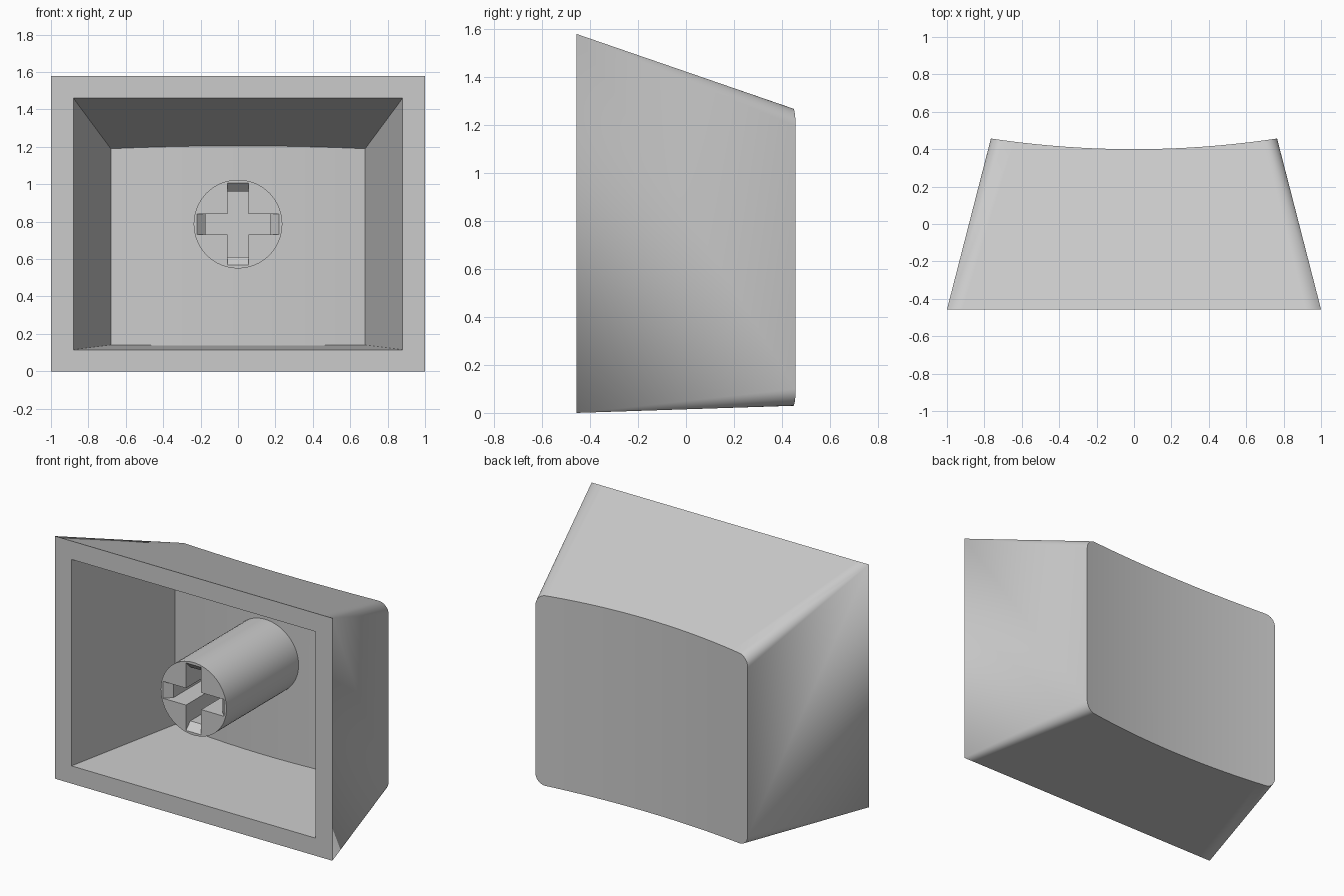
import bpy
import bmesh
import math

cube = bpy.data.objects.get("Cube")
if cube:
    bpy.data.objects.remove(cube)

FRONT = -0.457
ARC, SPAN = 8, 24   # corner steps and steps across the dished face

grey = bpy.data.materials.new("light grey plastic")
grey.use_nodes = True
grey.diffuse_color = (0.6, 0.6, 0.6, 1)
grey.node_tree.nodes["Principled BSDF"].inputs["Base Color"].default_value = (0.6, 0.6, 0.6, 1)


def finish(bm, name):
    bmesh.ops.remove_doubles(bm, verts=bm.verts, dist=0.0001)
    bmesh.ops.recalc_face_normals(bm, faces=bm.faces)
    mesh = bpy.data.meshes.new(name)
    bm.to_mesh(mesh)
    bm.free()
    obj = bpy.data.objects.new(name, mesh)
    bpy.context.collection.objects.link(obj)
    mesh.materials.append(grey)
    return obj


def smooth(obj):
    bpy.ops.object.select_all(action='DESELECT')
    obj.select_set(True)
    bpy.context.view_layer.objects.active = obj
    bpy.ops.object.shade_smooth_by_angle(angle=math.radians(30))


def tapered_wall(bm, front, back, radius, depth, edge_y, sag):
    """Loft a sharp front rectangle to a rounded, dished back; return the front rows."""
    fw, fz0, fz1 = front
    bw, bz0, bz1 = back
    # columns from left to right: front x, back x, drop of the corner from the edge
    cols = []
    for i in range(ARC + 1):
        a = math.pi / 2 * i / ARC
        cols.append((-fw, -(bw - radius) - radius * math.cos(a), radius * (1 - math.sin(a))))
    for i in range(1, SPAN):
        u = 2 * i / SPAN - 1
        cols.append((u * fw, u * (bw - radius), 0))
    cols += [(-f, -b, d) for f, b, d in reversed(cols[:ARC + 1])]

    def row(fz, bz, sign):
        fronts, backs = [], []
        for fx, bx, drop in cols:
            t = 1
            for _ in range(5):   # slide along the wall until it meets the dish
                x = fx + (bx - fx) * t
                y = edge_y - sag * (1 - (x / bw) ** 2)
                t = (y - FRONT) / depth
            z = fz + (bz + sign * drop - fz) * t
            fronts.append(bm.verts.new((fx, FRONT, fz)))
            backs.append(bm.verts.new((x, y, z)))
        return fronts, backs

    tf, tb = row(fz1, bz1, -1)
    lf, lb = row(fz0, bz0, 1)
    for i in range(len(cols) - 1):
        bm.faces.new((tf[i], tf[i + 1], tb[i + 1], tb[i]))
        bm.faces.new((lf[i], lf[i + 1], lb[i + 1], lb[i]))
        bm.faces.new((tb[i], tb[i + 1], lb[i + 1], lb[i]))
    for i in (0, -1):
        bm.faces.new((tf[i], tb[i], lb[i], lf[i]))
    return tf, lf


# Hollow cap: outer wall, inner wall and the flat rim joining them
bm = bmesh.new()
ot, ob = tapered_wall(bm, (1, 0, 1.58), (0.765, 0.03, 1.265), 0.07, 0.914, 0.457, 0.057)
it, ib = tapered_wall(bm, (0.88, 0.115, 1.46), (0.68, 0.14, 1.19), 0, 0.782, 0.325, 0.045)
for outer, inner in ((ot, it), (ob, ib)):
    for i in range(len(outer) - 1):
        bm.faces.new((outer[i], outer[i + 1], inner[i + 1], inner[i]))
for i in (0, -1):
    bm.faces.new((ot[i], it[i], ib[i], ob[i]))
smooth(finish(bm, "cap_shell"))

# Round stem, from the rim plane into the back wall
STEM_Z, STEM_END = 0.787, 0.34
bpy.ops.mesh.primitive_cylinder_add(vertices=64, radius=0.237, depth=STEM_END - FRONT,
                                    location=(0, (STEM_END + FRONT) / 2, STEM_Z),
                                    rotation=(math.pi / 2, 0, 0))
stem = bpy.context.object
stem.name = "stem"
stem.data.materials.append(grey)

# Cross-shaped socket with chamfered arm ends
bm = bmesh.new()
rings = []
for y, arm in ((FRONT - 0.01, 0.23), (FRONT + 0.045, 0.175), (0.0, 0.175)):
    ring = []
    for k in range(4):
        c, s = math.cos(k * math.pi / 2), math.sin(k * math.pi / 2)
        for px, pz in ((arm, -0.055), (arm, 0.055), (0.055, 0.055)):
            ring.append(bm.verts.new((px * c - pz * s, y, STEM_Z + px * s + pz * c)))
    rings.append(ring)
for a, b in zip(rings, rings[1:]):
    for i in range(len(a)):
        j = (i + 1) % len(a)
        bm.faces.new((a[i], a[j], b[j], b[i]))
bm.faces.new(rings[0])
bm.faces.new(rings[-1])
cutter = finish(bm, "socket_cutter")
cutter.hide_render = True

cut = stem.modifiers.new("socket", 'BOOLEAN')
cut.operation = 'DIFFERENCE'
cut.solver = 'EXACT'
cut.object = cutter
bpy.ops.object.select_all(action='DESELECT')
stem.select_set(True)
bpy.context.view_layer.objects.active = stem
bpy.ops.object.modifier_apply(modifier=cut.name)
bpy.data.objects.remove(cutter)
smooth(stem)
